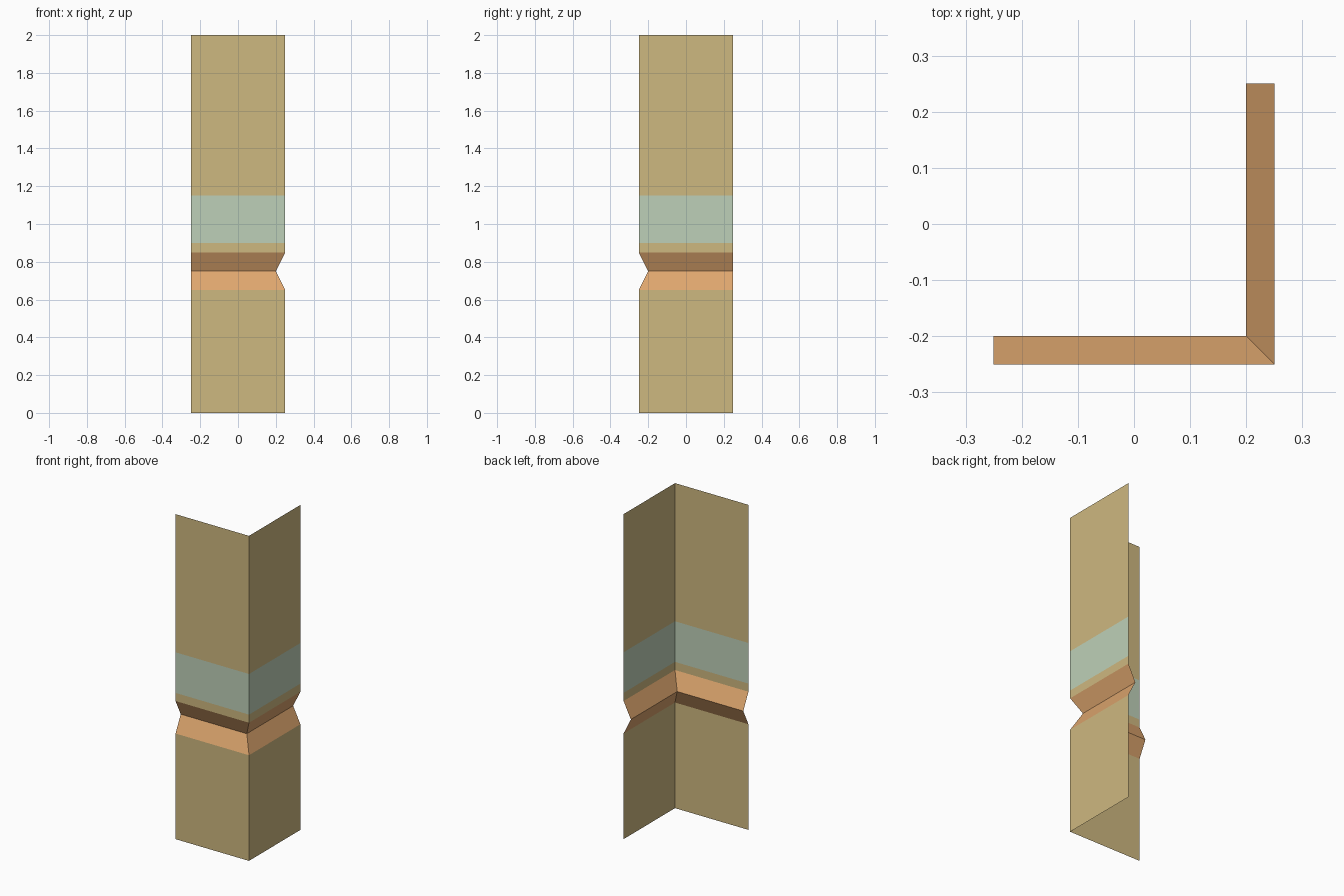
import bpy

if "Cube" in bpy.data.objects:
    bpy.data.objects.remove(bpy.data.objects["Cube"])


def srgb(r, g, b):
    def lin(c):
        c /= 255
        return c / 12.92 if c <= 0.04045 else ((c + 0.055) / 1.055) ** 2.4
    return (lin(r), lin(g), lin(b), 1)


def material(name, rgb):
    m = bpy.data.materials.new(name)
    m.diffuse_color = srgb(*rgb)
    m.use_nodes = True
    m.node_tree.nodes["Principled BSDF"].inputs["Base Color"].default_value = m.diffuse_color
    return m


mats = [material("tan plaster", (206, 184, 128)),
        material("pale green stripe", (190, 208, 184)),
        material("orange wood", (222, 166, 110))]

# Wall profile: (height, inset from the outer face)
profile = [(0, 0), (0.65, 0), (0.75, 0.05), (0.85, 0), (0.90, 0), (1.15, 0), (2, 0)]
# Material of each band between profile points
bands = [0, 2, 2, 0, 1, 0]
R = 0.25

# Sweep the profile around the mitred corner; the sheet is open at both ends
verts, faces, slots = [], [], []
for z, d in profile:
    verts += [(-R, -R + d, z), (R - d, -R + d, z), (R - d, R, z)]
for i, slot in enumerate(bands):
    for j in range(2):
        a = i * 3 + j
        faces.append((a, a + 1, a + 4, a + 3))
        slots.append(slot)

mesh = bpy.data.meshes.new("corner_wall")
mesh.from_pydata(verts, [], faces)
for m in mats:
    mesh.materials.append(m)
for poly, slot in zip(mesh.polygons, slots):
    poly.material_index = slot
mesh.update()

# Corner wall object
wall = bpy.data.objects.new("corner_wall", mesh)
bpy.context.collection.objects.link(wall)
